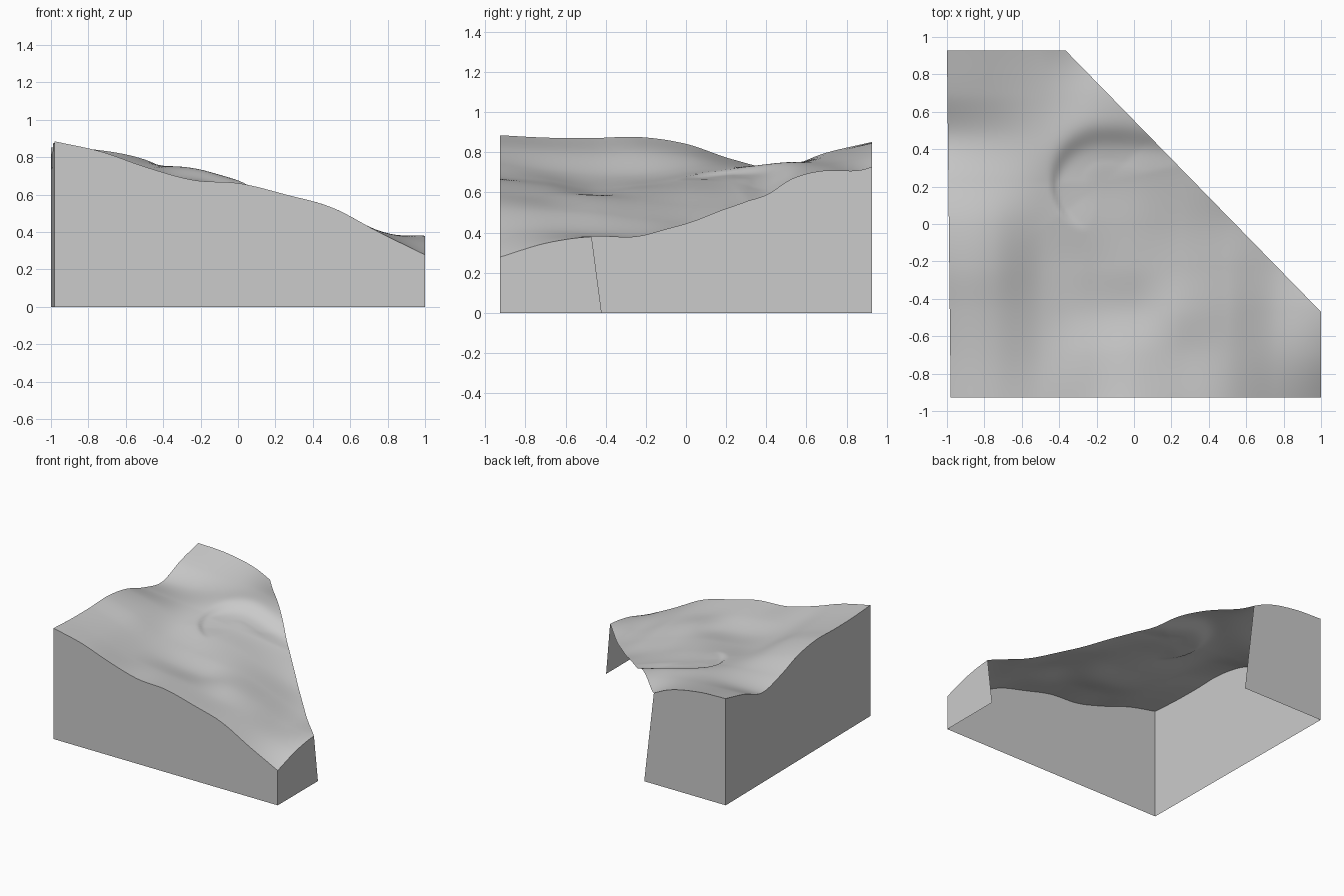
import bpy, bmesh, math

if "Cube" in bpy.data.objects:
    bpy.data.objects.remove(bpy.data.objects["Cube"])

# Coarse control heights: rows run front to back, columns left to right
HEIGHTS = [
    [.885, .830, .745, .678, .660, .600, .530, .400, .278],
    [.873, .810, .708, .660, .630, .575, .515, .408, .348],
    [.871, .800, .684, .622, .592, .580, .502, .396, .380],
    [.876, .805, .682, .638, .612, .557, .472, .384, .370],
    [.842, .785, .695, .662, .616, .536, .453, .395, .360],
    [.765, .740, .712, .672, .615, .544, .485, .430, .380],
    [.720, .725, .735, .715, .645, .575, .520, .460, .400],
    [.797, .785, .766, .728, .668, .610, .550, .480, .420],
    [.852, .839, .788, .673, .610, .560, .520, .480, .440],
]
HALF = 0.927
N = 120


def cubic(p, t):
    """Catmull-Rom sample of a list at a fractional index."""
    i = max(0, min(int(t), len(p) - 2))
    f = t - i
    b, c = p[i], p[i + 1]
    a = p[i - 1] if i > 0 else 2 * b - c
    d = p[i + 2] if i + 2 < len(p) else 2 * c - b
    return b + .5 * f * (c - a + f * (2 * a - 5 * b + 4 * c - d + f * (3 * (b - c) + d - a)))


def height(x, y):
    u = (x + 1) * 4
    v = (y + HALF) / (2 * HALF) * 8
    z = cubic([cubic(row, u) for row in HEIGHTS], v)
    # curved scarp: raised crest outside the arc, a drop just inside it,
    # thin on the left and broad at the back
    dx, dy = x + .17, y - .22
    if dx > 0:
        dx *= .4
    dist = max(.001, math.hypot(dx, dy))
    nx, ny = dx / dist, dy / dist
    facing = max(0, min(1, (-.75 * nx + .6 * ny + .35) / .6)) * min(1, dist / .12)
    back = max(0, ny)
    d = dist - .265 + .015 * back
    step = math.tanh(d / (.014 + .055 * back))
    return z + facing * step * (.010 + .018 * back) * math.exp(-(d / .16) ** 2)


def place(x, y):
    """Left side leans in slightly toward the front."""
    return x + .01 * (HALF - y) / (2 * HALF) * (1 - x), y


def make(name, bm, smooth=False):
    mesh = bpy.data.meshes.new(name)
    bm.to_mesh(mesh)
    bm.free()
    mesh.materials.append(grey)
    for p in mesh.polygons:
        p.use_smooth = smooth
    obj = bpy.data.objects.new(name, mesh)
    bpy.context.collection.objects.link(obj)
    return obj


grey = bpy.data.materials.new("stone grey")
grey.diffuse_color = (.6, .6, .6, 1)
grey.use_nodes = True
grey.node_tree.nodes["Principled BSDF"].inputs["Base Color"].default_value = grey.diffuse_color

# Terrain surface, trimmed along the diagonal
bm = bmesh.new()
grid = []
for j in range(N + 1):
    y = -HALF + 2 * HALF * j / N
    row = []
    for i in range(N + 1):
        x = -1 + 2 * i / N
        row.append(bm.verts.new((*place(x, y), height(x, y))))
    grid.append(row)
for j in range(N):
    for i in range(N):
        bm.faces.new((grid[j][i], grid[j][i + 1], grid[j + 1][i + 1], grid[j + 1][i]))
bmesh.ops.bisect_plane(bm, geom=bm.verts[:] + bm.edges[:] + bm.faces[:],
                       plane_co=(1, -.47, 0), plane_no=(1.397, 1.365, 0), clear_outer=True)
make("terrain_surface", bm, True)


# Upright skirt walls; the foot may reach past the top end
def wall(name, start, end, foot_end):
    bm = bmesh.new()
    n = 70
    pairs = []
    for k in range(n + 1):
        t = k / n
        x, y = (start[a] + (end[a] - start[a]) * t for a in (0, 1))
        fx, fy = (start[a] + (foot_end[a] - start[a]) * t for a in (0, 1))
        pairs.append((bm.verts.new((*place(x, y), height(x, y))),
                      bm.verts.new((*place(fx, fy), 0))))
    for (a, b), (c, d) in zip(pairs, pairs[1:]):
        bm.faces.new((a, b, d, c))
    return make(name, bm)


wall("front_wall", (-1, -HALF), (1, -HALF), (1, -HALF))
wall("right_wall", (1, -HALF), (1, -.47), (1, -.42))
wall("left_wall", (-1, HALF), (-1, -HALF), (-1, -HALF))
back_wall = wall("back_wall", (-1, HALF), (-.365, HALF), (-.28, HALF))
back_wall.data.flip_normals()
